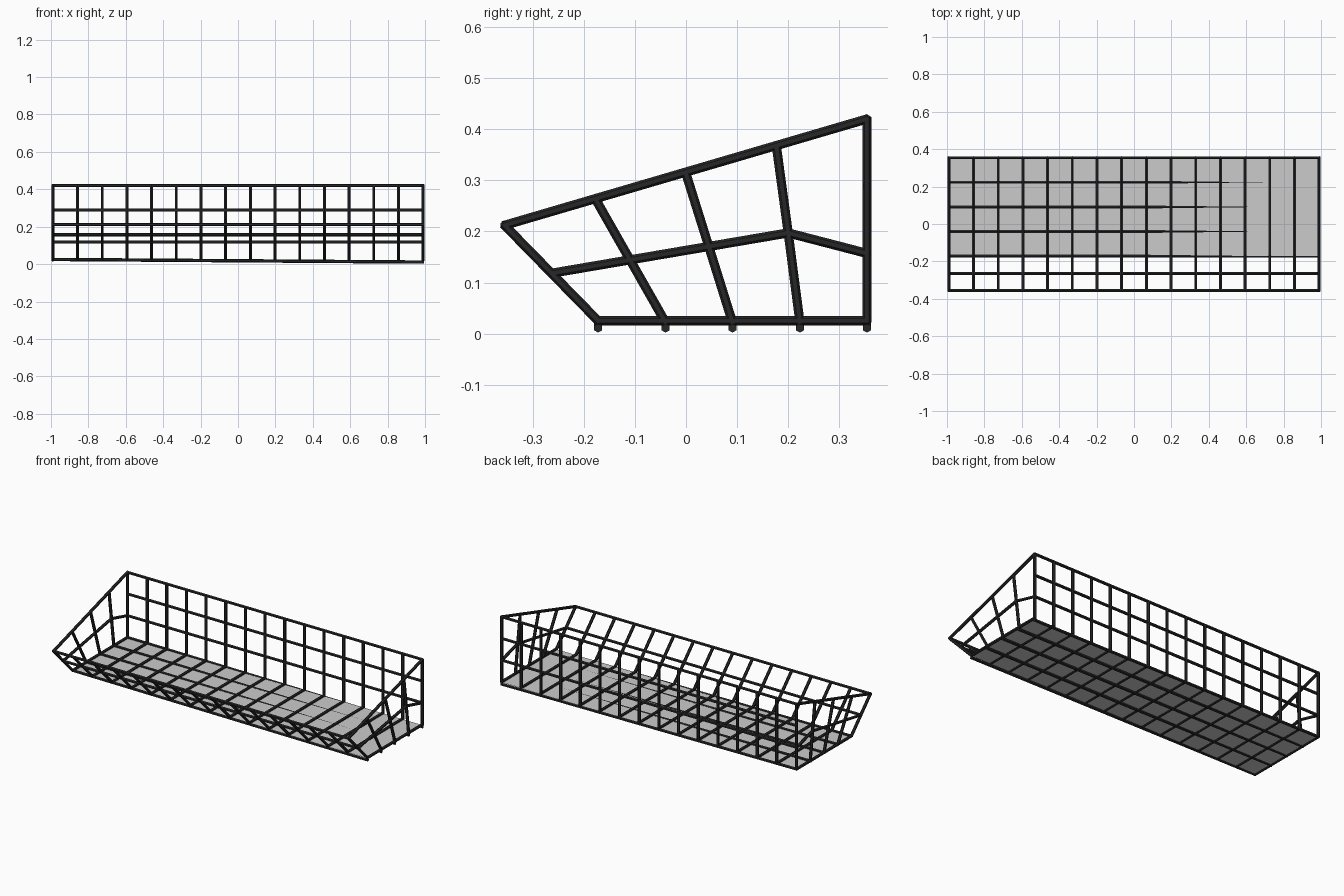
import bpy, bmesh, math
from mathutils import Vector

if "Cube" in bpy.data.objects:
    bpy.data.objects.remove(bpy.data.objects["Cube"])

R = 0.009          # wire radius
X = 0.99           # end wire position
wire_mat = bpy.data.materials.new("dark_wire")
wire_mat.diffuse_color = (0.02, 0.02, 0.022, 1)
wire_mat.use_nodes = True
wire_mat.node_tree.nodes["Principled BSDF"].inputs["Base Color"].default_value = wire_mat.diffuse_color


def rod(bm, a, b):
    """Six-sided wire from a to b."""
    a, b = Vector(a), Vector(b)
    d = b - a
    m = d.to_track_quat('Z', 'Y').to_matrix().to_4x4()
    m.translation = (a + b) / 2
    bmesh.ops.create_cone(bm, cap_ends=True, segments=6, radius1=R, radius2=R,
                          depth=d.length + R * 0.8, matrix=m)


def wires(name, paths):
    bm = bmesh.new()
    for p in paths:
        for a, b in zip(p, p[1:]):
            rod(bm, a, b)
    me = bpy.data.meshes.new(name)
    bm.to_mesh(me)
    bm.free()
    me.materials.append(wire_mat)
    ob = bpy.data.objects.new(name, me)
    bpy.context.collection.objects.link(ob)


# profile corners (y, z)
FT, FM, FB = (-0.355, 0.212), (-0.264, 0.118), (-0.172, 0.025)
BB, BT = (0.354, 0.025), (0.354, 0.42)

# cross ribs running front, floor, back
wires("cross_ribs", [[(-X + 2 * X * i / 15, y, z) for y, z in (FT, FB, BB, BT)]
                     for i in range(16)])

# lengthwise wires of front and back panels
wires("front_rails", [[(-X, *p), (X, *p)] for p in (FT, FM)])
wires("back_rails", [[(-X, 0.354, z), (X, 0.354, z)] for z in (0.157, 0.289, 0.42)])

# floor wires, dipping slightly toward the right end
wires("floor_wires", [[(-X, y, 0.025), (X, y, 0.011)]
                      for y in (-0.172, -0.04, 0.091, 0.223, 0.354)])

# end panels
side = [
    (FT, BT),
    (FM, (0.2, 0.197), (0.354, 0.157)),
    ((-0.177, 0.263), (-0.04, 0.022)),
    ((0.0, 0.313), (0.091, 0.022)),
    ((0.177, 0.366), (0.2, 0.197), (0.223, 0.022)),
]
for name, x in (("left_end_panel", -X), ("right_end_panel", X)):
    wires(name, [[(x, y, z) for y, z in p] for p in side])

# floor sheet
bpy.ops.mesh.primitive_plane_add(size=1, location=(0, (FB[0] + BB[0]) / 2, 0.022))
sheet = bpy.context.object
sheet.name = "floor_sheet"
sheet.scale = (2 * X, BB[0] - FB[0], 1)
